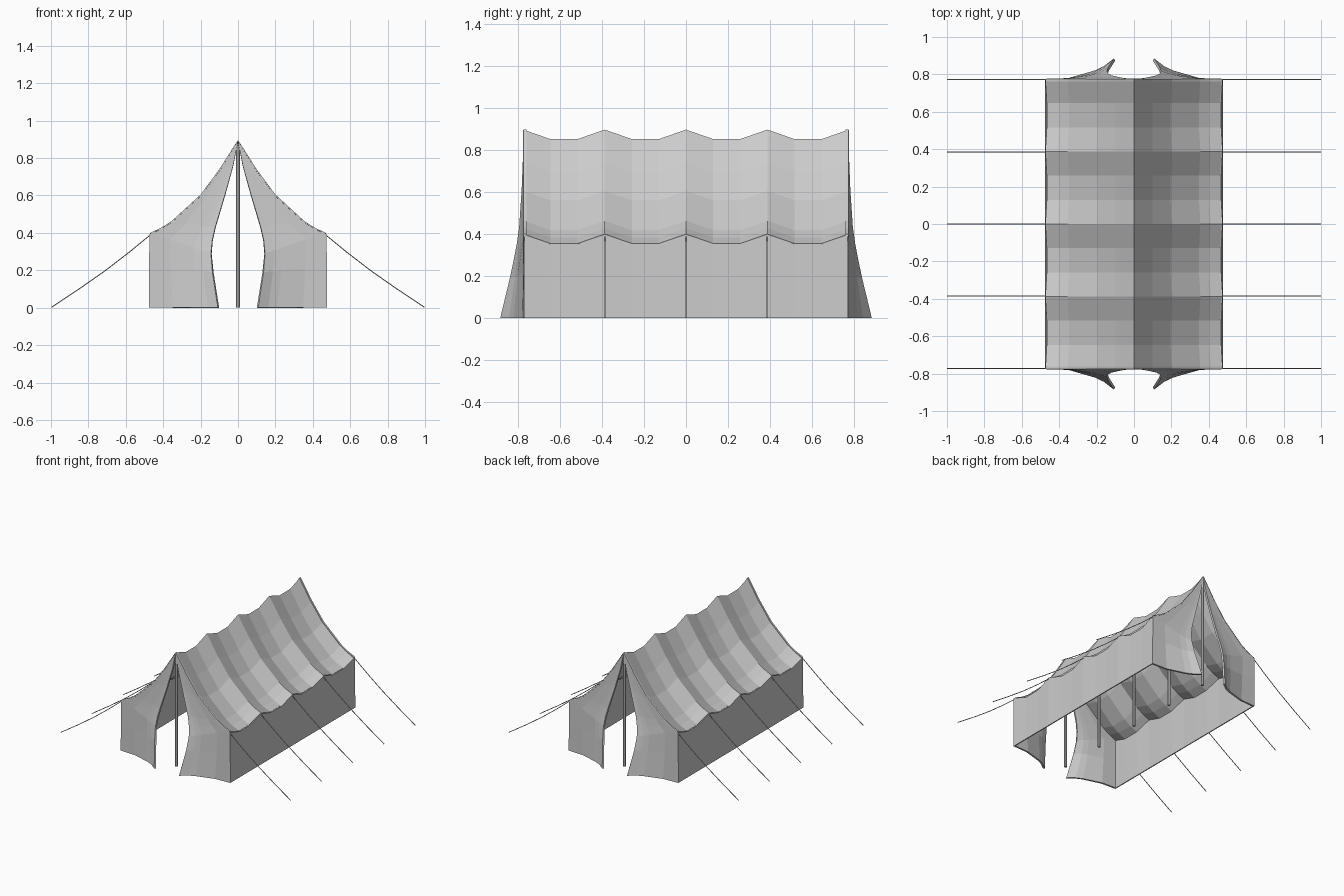
import bpy
import bmesh
import math
from mathutils import Vector

cube = bpy.data.objects.get("Cube")
if cube:
    bpy.data.objects.remove(cube, do_unlink=True)

canvas = bpy.data.materials.new("canvas grey")
canvas.use_nodes = True
canvas.diffuse_color = (0.6, 0.6, 0.6, 1)
canvas.node_tree.nodes["Principled BSDF"].inputs["Base Color"].default_value = (0.6, 0.6, 0.6, 1)

HALF = 0.775                 # half length of the tent
BAY = HALF / 2               # distance between poles
POLES = [-HALF + i * BAY for i in range(5)]
STATIONS = [-HALF + i * BAY / 3 for i in range(13)]


def finish(name, bm):
    mesh = bpy.data.meshes.new(name)
    bm.to_mesh(mesh)
    bm.free()
    mesh.materials.append(canvas)
    obj = bpy.data.objects.new(name, mesh)
    bpy.context.collection.objects.link(obj)
    return obj


def cloth(name, rows, thickness, flip=False):
    """Sheet through rows of points, given a small inward thickness."""
    bm = bmesh.new()
    grid = [[bm.verts.new(p) for p in row] for row in rows]
    for a, b in zip(grid, grid[1:]):
        for i in range(len(a) - 1):
            quad = [a[i], a[i + 1], b[i + 1], b[i]]
            bm.faces.new(quad[::-1] if flip else quad)
    bmesh.ops.remove_doubles(bm, verts=bm.verts, dist=0.0005)
    obj = finish(name, bm)
    solid = obj.modifiers.new("thickness", 'SOLIDIFY')
    solid.thickness = thickness
    solid.offset = -1
    return obj


def rod(name, path, radius, sides):
    """Round bar swept along a path lying in a plane of constant y."""
    bm = bmesh.new()
    rings = []
    for i, p in enumerate(path):
        along = (path[min(i + 1, len(path) - 1)] - path[max(i - 1, 0)]).normalized()
        u = Vector((0, 1, 0))
        v = along.cross(u)
        rings.append([bm.verts.new(p + radius * (u * math.cos(a) + v * math.sin(a)))
                      for a in (math.tau * k / sides for k in range(sides))])
    for a, b in zip(rings, rings[1:]):
        for k in range(sides):
            n = (k + 1) % sides
            bm.faces.new((a[k], a[n], b[n], b[k]))
    bm.faces.new(rings[0][::-1])
    bm.faces.new(rings[-1])
    bmesh.ops.recalc_face_normals(bm, faces=bm.faces)
    return finish(name, bm)


# Roof: hanging profile, sagging between the poles
PROFILE = [(0, 0.897), (0.1, 0.74), (0.2, 0.605), (0.355, 0.463), (0.41, 0.428), (0.47, 0.4)]


def roof_row(i, y):
    sag = 0 if i % 3 == 0 else 1
    half = [(x - 0.01 * sag * x / 0.47, z - 0.045 * sag) for x, z in PROFILE]
    return [(-x, y, z) for x, z in half[:0:-1]] + [(x, y, z) for x, z in half]


cloth("roof", [roof_row(i, y) for i, y in enumerate(STATIONS)], 0.006)

for side, label in ((-1, "right"), (1, "left")):
    # Side wall: upper edge follows the sagging eave
    top = [(side * (0.466 - (0.008 if i % 3 else 0)), y, 0.352 if i % 3 else 0.395)
           for i, y in enumerate(STATIONS)]
    foot = [(side * 0.468, y, 0) for y in STATIONS]
    cloth("wall_" + label, [foot, top], 0.008, flip=side > 0)

    # End flaps: from the roof edge to the opening, flaring outward at the foot
    outer = PROFILE + [(0.468, 0.22), (0.468, 0)]
    opening = [(0.002, 0.88, 0), (0.026, 0.76, 0.002), (0.068, 0.61, 0.008),
               (0.122, 0.43, 0.02), (0.138, 0.36, 0.03), (0.145, 0.29, 0.043),
               (0.137, 0.19, 0.064), (0.108, 0, 0.11)]
    bulge = [0, 0.05, 0.42, 0.62, 1]     # outward share across each flap
    span = [0, 0.33, 0.72, 0.85, 1]
    for end, place in ((-1, "front"), (1, "back")):
        rows = []
        for (xo, zo), (xi, zi, out) in zip(outer, opening):
            rows.append([(side * (xo + (xi - xo) * s), end * (HALF + out * b),
                          zo + (zi - zo) * s) for s, b in zip(span, bulge)])
        cloth("flap_" + place + "_" + label, rows, 0.014, flip=side * end > 0)

    # Guy ropes with a slight sag
    for n, y in enumerate(POLES):
        path = [Vector((side * x, y * 0.996, z)) for x, z in
                ((0.462, 0.395), (0.58, 0.298), (0.71, 0.198), (0.85, 0.1), (0.998, 0.002))]
        rod(f"guy_rope_{label}_{n + 1}", path, 0.003, 6)

# Poles under the ridge
for n, y in enumerate(POLES):
    y = max(-HALF + 0.014, min(HALF - 0.014, y))
    rod(f"pole_{n + 1}", [Vector((0, y, 0)), Vector((0, y, 0.875))], 0.011, 8)
